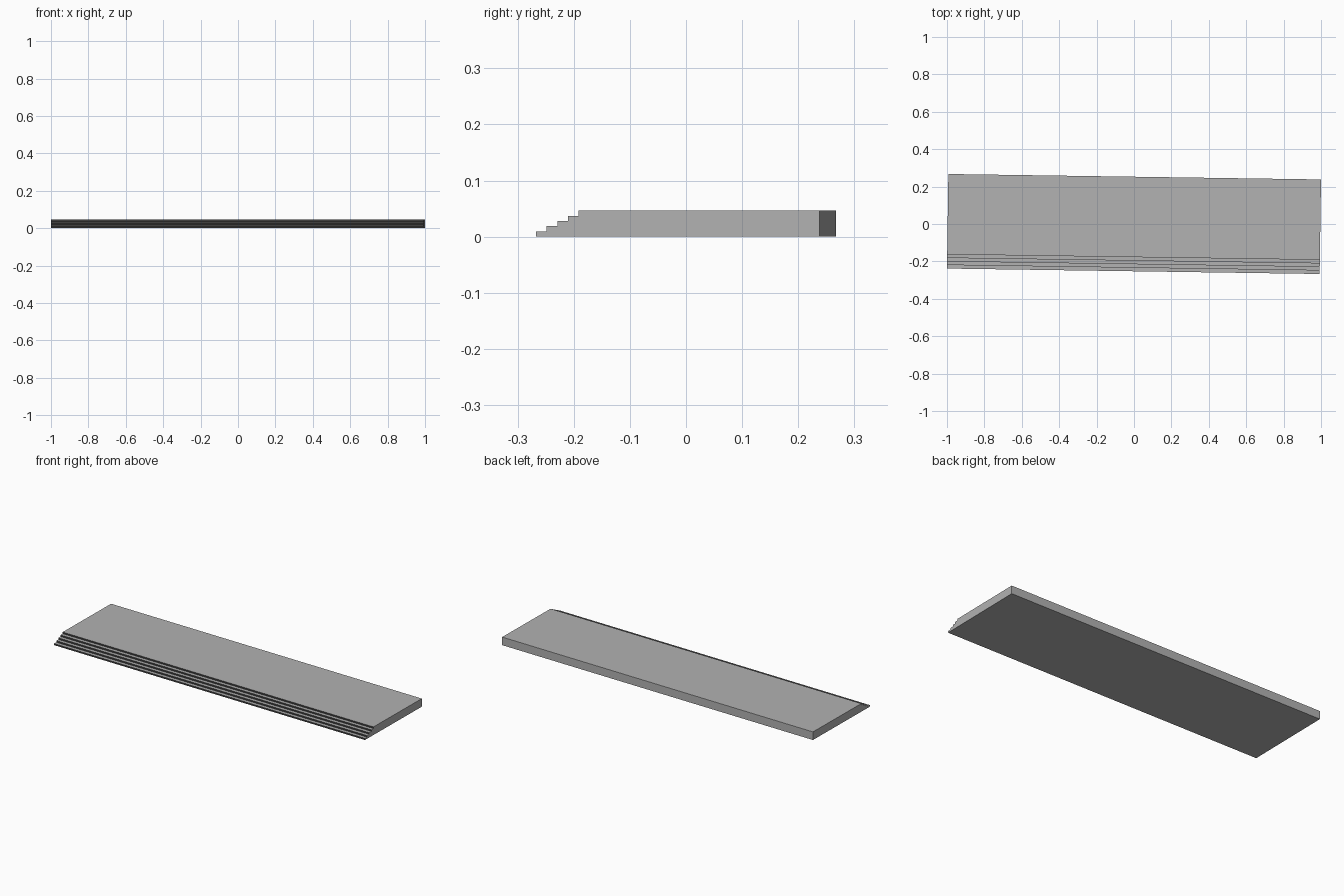
import bpy, bmesh, math

if "Cube" in bpy.data.objects:
    bpy.data.objects.remove(bpy.data.objects["Cube"])

HALF_LEN, HALF_DEPTH = 0.9963, 0.2527
STEPS, TREAD, RISE = 5, 0.0189, 0.0093
YAW = -0.0146


def material(name, grey):
    mat = bpy.data.materials.new(name)
    mat.diffuse_color = (grey, grey, grey, 1)
    mat.use_nodes = True
    mat.node_tree.nodes["Principled BSDF"].inputs["Base Color"].default_value = mat.diffuse_color
    return mat


# Side profile (y, z): flat back, stepped front
profile = [(HALF_DEPTH, 0), (HALF_DEPTH, STEPS * RISE)]
for i in reversed(range(STEPS)):
    y = -HALF_DEPTH + i * TREAD
    profile += [(y, (i + 1) * RISE), (y, i * RISE)]

# Stepped platform: extrude the profile along its length
bm = bmesh.new()
face = bm.faces.new([bm.verts.new((-HALF_LEN, y, z)) for y, z in profile])
ext = bmesh.ops.extrude_face_region(bm, geom=[face], use_keep_orig=True)
moved = [v for v in ext["geom"] if isinstance(v, bmesh.types.BMVert)]
bmesh.ops.translate(bm, verts=moved, vec=(2 * HALF_LEN, 0, 0))
bmesh.ops.recalc_face_normals(bm, faces=bm.faces)

# Dark risers
for f in bm.faces:
    f.material_index = 1 if f.normal.y < -0.9 else 0

mesh = bpy.data.meshes.new("stepped_platform")
bm.to_mesh(mesh)
bm.free()
mesh.materials.append(material("mid_grey", 0.445))
mesh.materials.append(material("dark_grey", 0.05))
platform = bpy.data.objects.new("stepped_platform", mesh)
bpy.context.collection.objects.link(platform)

# Slight turn about the vertical axis
platform.rotation_euler.z = YAW
